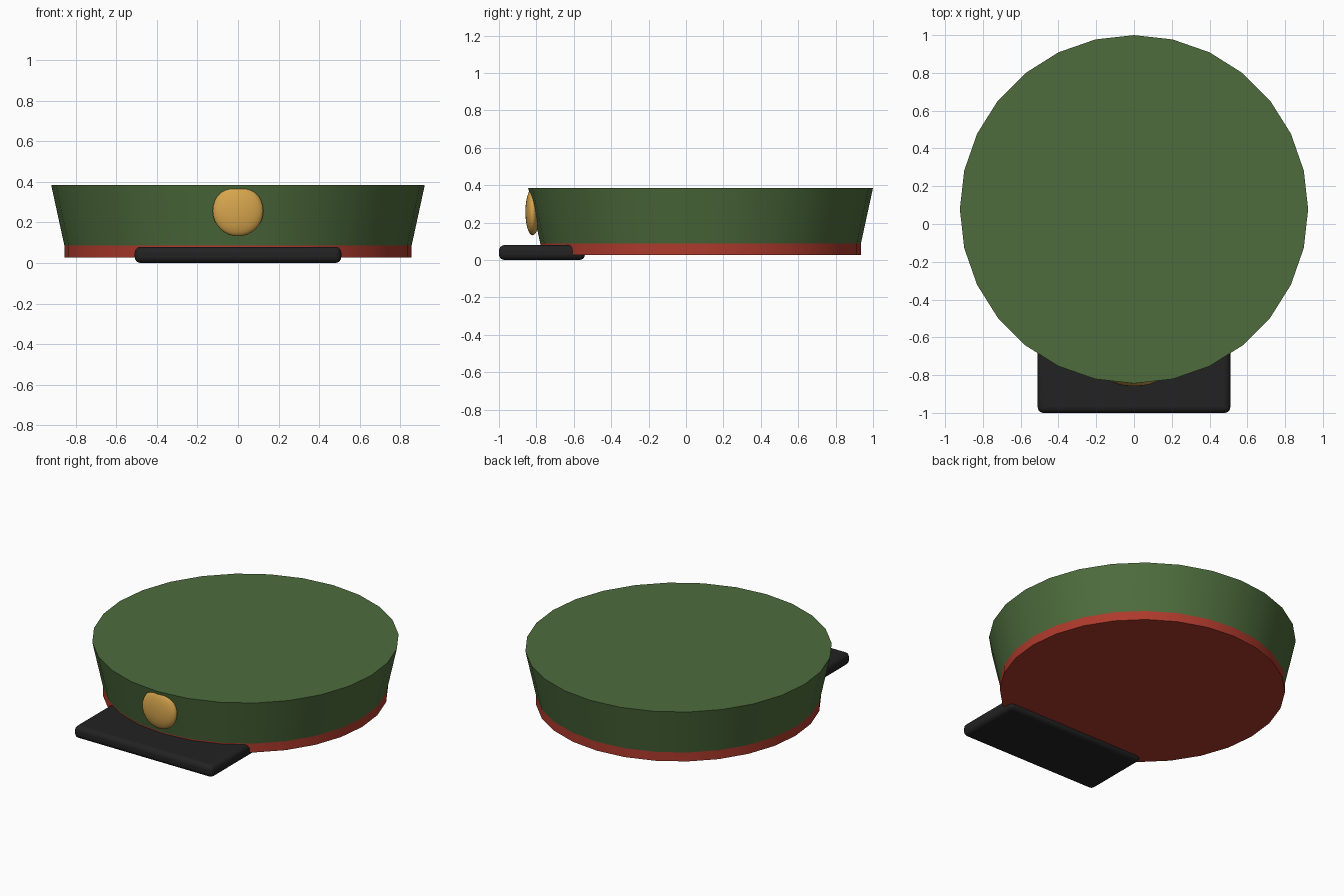
import bpy
import math

default = bpy.data.objects.get("Cube")
if default:
    bpy.data.objects.remove(default, do_unlink=True)


def make_material(name, rgb):
    mat = bpy.data.materials.new(name)
    mat.use_nodes = True
    color = (*rgb, 1.0)
    mat.diffuse_color = color
    mat.node_tree.nodes["Principled BSDF"].inputs["Base Color"].default_value = color
    return mat


def finish(name, mat, angle):
    obj = bpy.context.object
    obj.name = obj.data.name = name
    obj.data.materials.append(mat)
    bpy.ops.object.transform_apply(location=False, rotation=False, scale=True)
    bpy.ops.object.shade_smooth_by_angle(angle=math.radians(angle))
    return obj


def ring(name, mat, r_bottom, r_top, z_bottom, z_top):
    """Closed 28-sided drum between two heights."""
    bpy.ops.mesh.primitive_cone_add(
        vertices=28, radius1=r_bottom, radius2=r_top, depth=z_top - z_bottom,
        location=(0, CAP_Y, (z_bottom + z_top) / 2))
    return finish(name, mat, 30)


CAP_Y = 0.078
BAND_R, CROWN_R = 0.857, 0.922
BOTTOM, SEAM, TOP = 0.028, 0.087, 0.386

green = make_material("cap green", (0.075, 0.150, 0.046))
red = make_material("band red", (0.42, 0.042, 0.025))
black = make_material("visor black", (0.016, 0.016, 0.016))
gold = make_material("badge gold", (0.68, 0.38, 0.075))

# Flared crown over a straight band
ring("crown", green, BAND_R, CROWN_R, SEAM, TOP)
ring("head_band", red, BAND_R, BAND_R, BOTTOM, SEAM)

# Rounded slab visor tucked under the front
bpy.ops.mesh.primitive_cube_add(size=1, location=(0, -0.77, 0.04))
visor = bpy.context.object
visor.scale = (1.02, 0.46, 0.08)
finish("visor", black, 40)
bevel = visor.modifiers.new("rounded edges", "BEVEL")
bevel.width = 0.03
bevel.segments = 4

# Flattened round badge set into the front wall
bpy.ops.mesh.primitive_uv_sphere_add(
    segments=32, ring_count=16, radius=0.125, location=(0, -0.82, 0.257))
bpy.context.object.scale = (1, 0.31, 1)
finish("badge", gold, 60)
